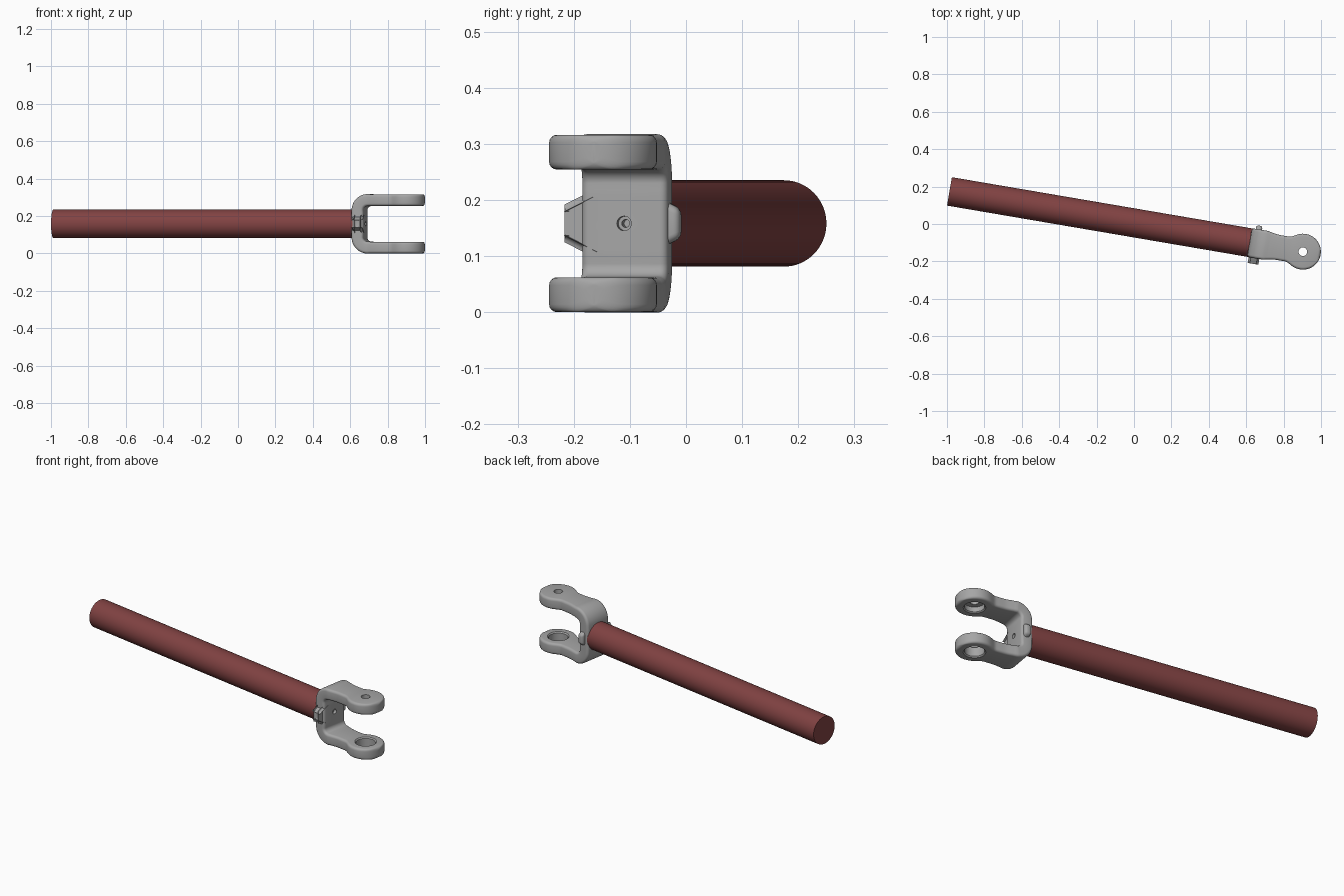
import bpy, bmesh
from math import sin, cos, pi, sqrt, radians
from mathutils import Matrix, Vector

cube = bpy.data.objects.get("Cube")
if cube:
    bpy.data.objects.remove(cube, do_unlink=True)

# Local frame: origin at the pin axis, +x along the fork, z = 0 mid height
FRAME = Matrix.Translation((0.903, -0.148, 0.158)) @ Matrix.Rotation(radians(-9.68), 4, 'Z')


def material(name, rgb):
    m = bpy.data.materials.new(name)
    m.use_nodes = True
    m.diffuse_color = (*rgb, 1)
    m.node_tree.nodes["Principled BSDF"].inputs["Base Color"].default_value = (*rgb, 1)
    return m


red = material("dark red", (0.22, 0.055, 0.055))
grey = material("steel grey", (0.38, 0.38, 0.38))


def finish(name, bm, mat):
    bmesh.ops.recalc_face_normals(bm, faces=bm.faces)
    me = bpy.data.meshes.new(name)
    bm.to_mesh(me)
    bm.free()
    me.materials.append(mat)
    ob = bpy.data.objects.new(name, me)
    ob.matrix_world = FRAME
    bpy.context.collection.objects.link(ob)
    return ob


def activate(ob):
    bpy.ops.object.select_all(action='DESELECT')
    ob.select_set(True)
    bpy.context.view_layer.objects.active = ob


def loft(bm, rings):
    loops = [[bm.verts.new(p) for p in ring] for ring in rings]
    n = len(loops[0])
    for a, b in zip(loops, loops[1:]):
        for i in range(n):
            j = (i + 1) % n
            bm.faces.new((a[i], a[j], b[j], b[i]))
    bm.faces.new(loops[0][::-1])
    bm.faces.new(loops[-1])


def lathe(name, profile, mat, axis='Z', n=48):
    """Solid of revolution from (height, radius) pairs."""
    bm = bmesh.new()
    loft(bm, [[(r * cos(2 * pi * i / n), r * sin(2 * pi * i / n), h) for i in range(n)]
              for h, r in profile])
    if axis == 'X':
        bm.transform(Matrix.Rotation(pi / 2, 4, 'Y'))
    return finish(name, bm, mat)


# Tube
tube = lathe("tube", [(-1.917, 0.077), (-0.28, 0.077)], red, 'X', 64)

# Fork: rounded rectangle swept along a U, with eyes at both ends
EYE, NECK, BASE, HALF, EDGE = 0.096, 0.067, 0.078, 0.031, 0.014


def half_width(u):
    t = min(max((u + 0.22) / 0.09, 0), 1)
    arm = BASE + (NECK - BASE) * t * t * (3 - 2 * t)
    eye = sqrt(max(EYE * EYE - u * u, 0))
    if u > 0:
        return eye
    k = 0.02
    h = max(k - abs(arm - eye), 0) / k
    return max(arm, eye) + h * h * k / 4


def section(pos, normal, w, t):
    r = min(EDGE, w * 0.9, t * 0.9)
    ring = []
    for q, (sx, sy) in enumerate(((1, 1), (-1, 1), (-1, -1), (1, -1))):
        for k in range(5):
            a = (q + k / 4) * pi / 2
            ring.append(pos + Vector((0, sx * (w - r) + r * cos(a), 0))
                        + normal * (sy * (t - r) + r * sin(a)))
    return ring


def fork_rings():
    rings = []
    for i in range(6):
        z = 0.072 * i / 6
        rings.append(section(Vector((-0.257, 0, z)), Vector((-1, 0, 0)), BASE, 0.033))
    for i in range(13):
        a = pi / 2 * i / 12
        n = Vector((-cos(a), 0, sin(a)))
        rings.append(section(Vector((-0.202, 0, 0.072)) + n * 0.055, n, BASE, 0.032))
    us = [-0.19 + 0.19 * i / 20 for i in range(20)]
    us += [EYE * sin(pi / 2 * i / 24) for i in range(24)] + [EYE * 0.9995]
    for u in us:
        d = max(EDGE - (EYE - u), 0)
        t = HALF - (EDGE - sqrt(EDGE * EDGE - d * d))
        rings.append(section(Vector((u, 0, 0.127)), Vector((0, 0, 1)),
                             max(half_width(u), 0.002), t))
    return rings


bm = bmesh.new()
upper = fork_rings()
lower = [[Vector((p.x, p.y, -p.z)) for p in ring] for ring in upper[:0:-1]]
loft(bm, lower + upper)
fork = finish("fork", bm, grey)


def cut(target, cutter):
    cutter.hide_render = True
    activate(target)
    mod = target.modifiers.new("hole", 'BOOLEAN')
    mod.operation = 'DIFFERENCE'
    mod.solver = 'EXACT'
    mod.object = cutter
    bpy.ops.object.modifier_apply(modifier=mod.name)
    bpy.data.objects.remove(cutter, do_unlink=True)


# Upper eye: small through hole with a wide counterbore on the inner face
cut(fork, lathe("upper_hole", [(0.08, 0.056), (0.096, 0.056), (0.101, 0.05), (0.128, 0.05),
                               (0.1281, 0.023), (0.18, 0.023)], grey))
# Lower eye: wide chamfered through hole
cut(fork, lathe("lower_hole", [(-0.18, 0.056), (-0.158, 0.056), (-0.152, 0.05), (-0.102, 0.05),
                               (-0.096, 0.056), (-0.08, 0.056)], grey))
# Bore in the fork bridge
cut(fork, lathe("bridge_hole", [(-0.265, 0.007), (-0.24, 0.007), (-0.2399, 0.013),
                                (-0.2, 0.013)], grey, 'X', 24))

# Side lugs on the bridge
for side, label in ((1, "left"), (-1, "right")):
    bm = bmesh.new()
    bmesh.ops.create_cube(bm, size=1)
    for v in bm.verts:
        tip = v.co.y > 0
        v.co = Vector((-0.252 + v.co.x * 0.034, side * (0.098 if tip else 0.06),
                       v.co.z * (0.052 if tip else 0.09)))
    bmesh.ops.bevel(bm, geom=bm.edges[:], offset=0.012, segments=4, profile=0.5,
                    affect='EDGES')
    finish(label + "_lug", bm, grey)

for ob in [o for o in bpy.data.objects if o.type == 'MESH']:
    activate(ob)
    bpy.ops.object.shade_smooth_by_angle(angle=radians(35))
